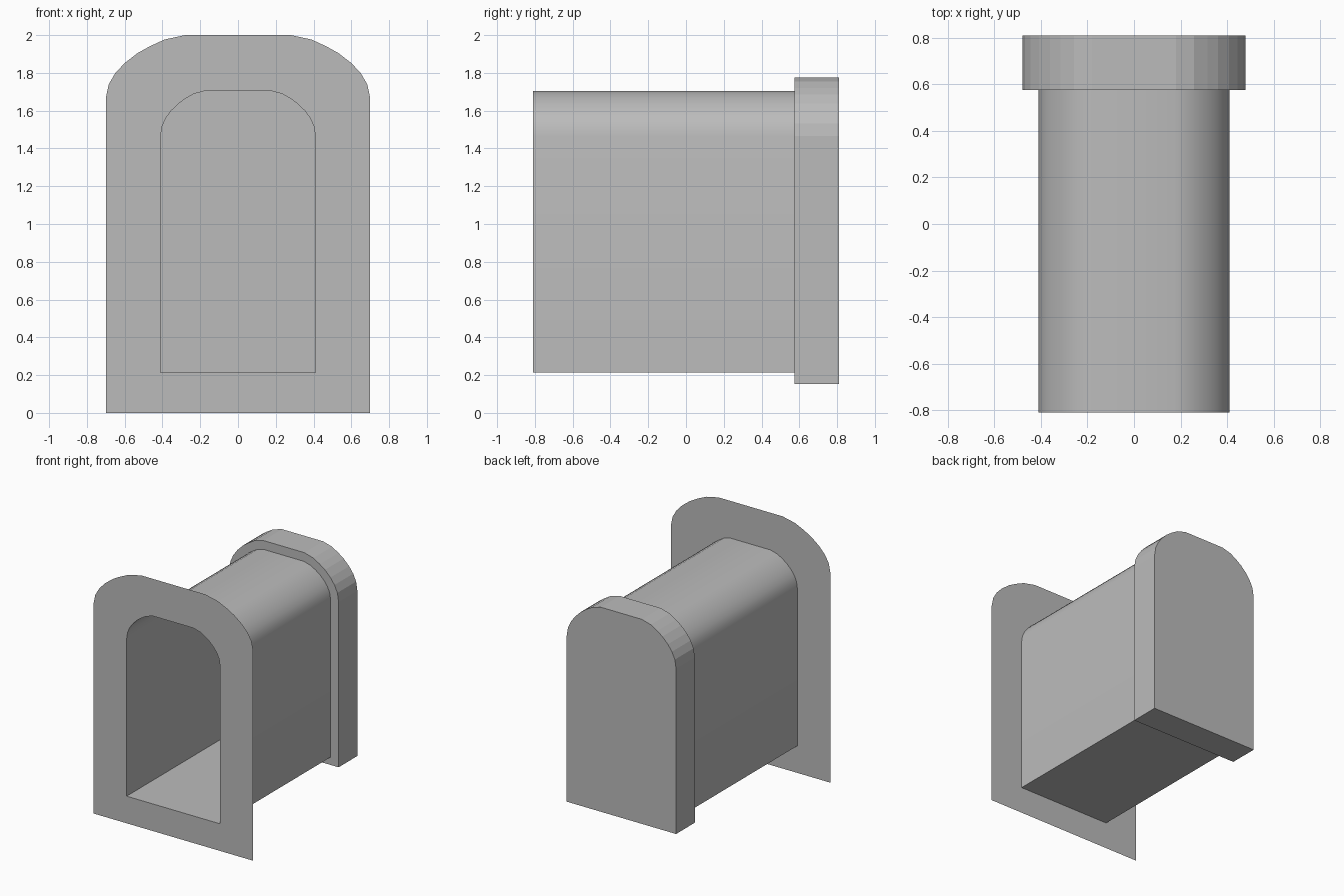
import bpy, bmesh, math

if "Cube" in bpy.data.objects:
    bpy.data.objects.remove(bpy.data.objects["Cube"])

grey = bpy.data.materials.new("plain grey")
grey.diffuse_color = (0.5, 0.5, 0.5, 1)
grey.use_nodes = True
grey.node_tree.nodes["Principled BSDF"].inputs["Base Color"].default_value = grey.diffuse_color

# Quarter-corner shape shared by every arch outline
CORNER = [(1, 0), (.964, .22), (.88, .40), (.76, .56), (.60, .715),
          (.45, .82), (.26, .93), (0, 1)]


def arch(half, z0, z1, rx, rz, y):
    """Arched outline: square base, rounded upper corners."""
    right = [(half - rx + u * rx, z1 - rz + v * rz) for u, v in CORNER]
    pts = [(half, z0)] + right
    pts += [(-x, z) for x, z in reversed(pts)]
    return [(x, y, z) for x, z in pts]


def build(name, loops, cap=False, smooth=False):
    """Bridge matching outlines in order, optionally closing the last one."""
    bm = bmesh.new()
    rings = [[bm.verts.new(p) for p in loop] for loop in loops]
    for a, b in zip(rings, rings[1:]):
        n = len(a)
        for i in range(n):
            j = (i + 1) % n
            bm.faces.new((a[i], a[j], b[j], b[i]))
    if cap:
        bm.faces.new(rings[-1])
    bmesh.ops.recalc_face_normals(bm, faces=bm.faces)
    me = bpy.data.meshes.new(name)
    bm.to_mesh(me)
    bm.free()
    me.materials.append(grey)
    ob = bpy.data.objects.new(name, me)
    bpy.context.collection.objects.link(ob)
    if smooth:
        bpy.ops.object.select_all(action='DESELECT')
        ob.select_set(True)
        bpy.context.view_layer.objects.active = ob
        bpy.ops.object.shade_smooth_by_angle(angle=math.radians(40))
    return ob


FRONT, STEP, BACK = -0.81, 0.575, 0.81
outer = (0.70, 0.0, 2.0, 0.42, 0.335)
inner = (0.41, 0.215, 1.705, 0.235, 0.24)
rear = (0.48, 0.153, 1.775, 0.30, 0.31)

# Thin front surround with the arched opening
build("front_surround", [arch(*outer, FRONT), arch(*inner, FRONT)])
# Hollow passage behind the opening
build("passage", [arch(*inner, FRONT), arch(*inner, STEP)], smooth=True)
# Wider closed end: stepped rim, sides and back wall
build("rear_end", [arch(*inner, STEP), arch(*rear, STEP), arch(*rear, BACK)], cap=True)
